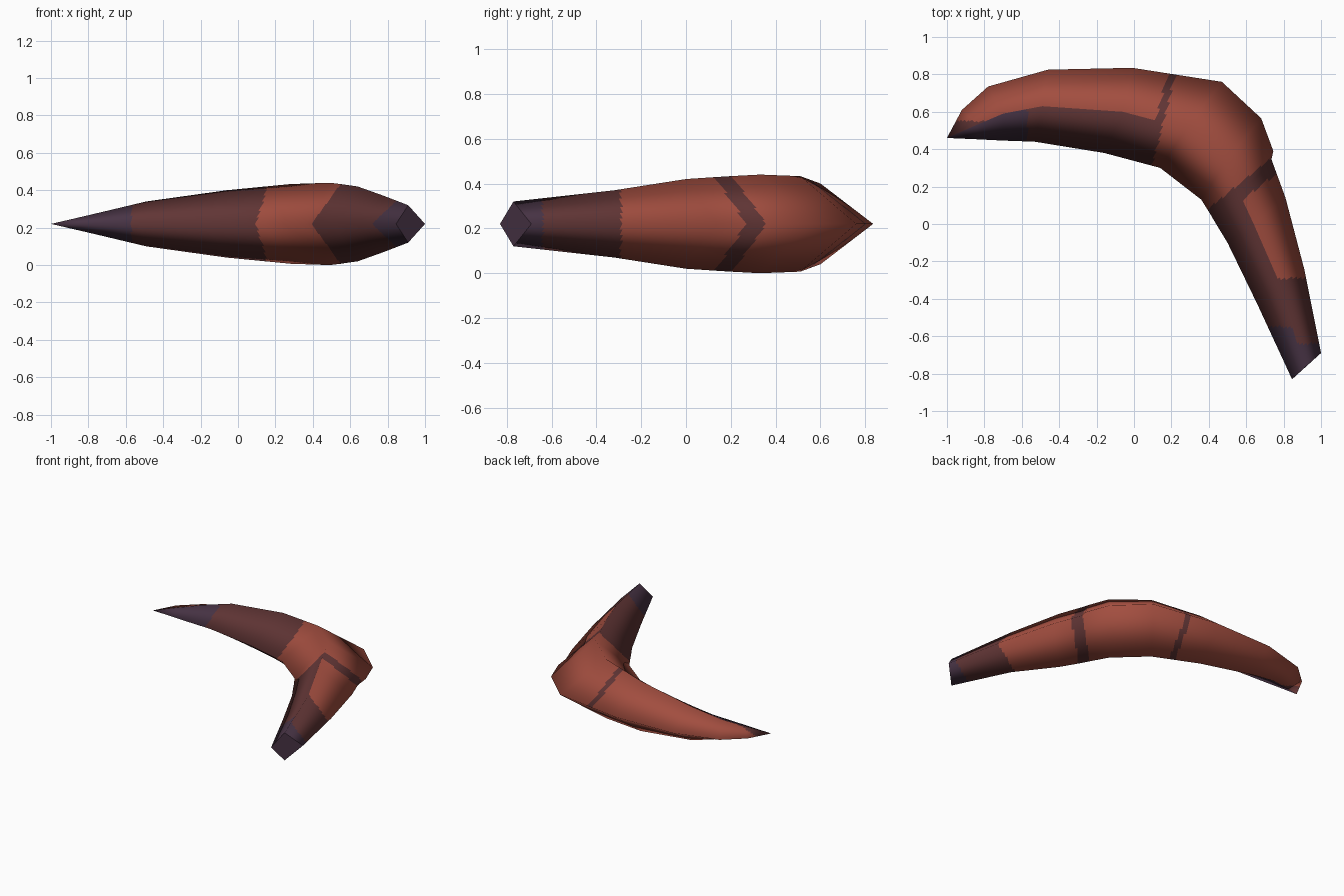
import bpy
import bmesh
from mathutils import Vector

if "Cube" in bpy.data.objects:
    bpy.data.objects.remove(bpy.data.objects["Cube"])

MID_Z = 0.22
# Cross-sections along the bent body: inner edge xy, ridge xy, outer edge xy, half height
SECTIONS = [
    ((-1.00, 0.46), (-1.00, 0.46), (-1.00, 0.46), 0.0),
    ((-0.84, 0.453), (-0.84, 0.53), (-0.92, 0.61), 0.037),
    ((-0.70, 0.446), (-0.70, 0.59), (-0.78, 0.735), 0.07),
    ((-0.53, 0.44), (-0.49, 0.63), (-0.46, 0.825), 0.12),
    ((-0.16, 0.38), (-0.06, 0.60), (-0.01, 0.835), 0.18),
    ((0.14, 0.30), (0.28, 0.51), (0.47, 0.76), 0.213),
    ((0.36, 0.13), (0.49, 0.33), (0.68, 0.565), 0.22),
    ((0.41, 0.05), (0.55, 0.20), (0.745, 0.39), 0.213),
    ((0.43, 0.015), (0.57, 0.15), (0.735, 0.345), 0.21),
    ((0.50, -0.10), (0.64, 0.00), (0.81, 0.14), 0.20),
    ((0.66, -0.43), (0.78, -0.32), (0.91, -0.24), 0.15),
    ((0.845, -0.83), (0.91, -0.77), (1.00, -0.69), 0.10),
]
ACROSS = 12      # strips on each of the four sides
STEP = 0.015     # strip length along the body


def material(name, rgb):
    m = bpy.data.materials.new(name)
    m.diffuse_color = (*rgb, 1.0)
    m.use_nodes = True
    m.node_tree.nodes["Principled BSDF"].inputs["Base Color"].default_value = m.diffuse_color
    return m


def ring(section):
    inner, ridge, outer, h = section
    return [Vector((*inner, MID_Z)), Vector((*ridge, MID_Z + h)),
            Vector((*outer, MID_Z)), Vector((*ridge, MID_Z - h))]


# Coarse diamond tube, used only to get its soft shading normals
rings = [ring(s) for s in SECTIONS]
bm = bmesh.new()
tip = bm.verts.new(rings[0][0])
cage = [[tip] * 4] + [[bm.verts.new(p) for p in r] for r in rings[1:]]
for a, b in zip(cage, cage[1:]):
    for k in range(4):
        n = (k + 1) % 4
        quad = [a[k], b[k], b[n], a[n]]
        bm.faces.new(list(dict.fromkeys(quad)))
bm.normal_update()
ring_normals = [[v.normal.copy() for v in r] for r in cage]
bm.free()


def around(points):
    return [points[k].lerp(points[(k + 1) % 4], j / ACROSS)
            for k in range(4) for j in range(ACROSS)]


# Fine rows between the cross-sections
verts, normals = [rings[0][0]], [Vector((-1, 0, 0))]
rows = [[0] * (4 * ACROSS)]
for i in range(len(rings) - 1):
    steps = max(2, round((rings[i + 1][1] - rings[i][1]).length / STEP))
    for s in range(1, steps + 1):
        t = s / steps
        start = len(verts)
        verts += around([p.lerp(q, t) for p, q in zip(rings[i], rings[i + 1])])
        normals += around([p.lerp(q, t) for p, q in zip(ring_normals[i], ring_normals[i + 1])])
        rows.append(list(range(start, len(verts))))

faces, outer_side = [], []
for a, b in zip(rows, rows[1:]):
    for c in range(4 * ACROSS):
        n = (c + 1) % (4 * ACROSS)
        faces.append(list(dict.fromkeys([a[c], b[c], b[n], a[n]])))
        outer_side.append(ACROSS <= c < 3 * ACROSS)

# Flat cut end
end = rings[-1]
base = len(verts)
verts += end
normals += [Vector((0.67, -0.74, 0))] * 4
faces.append([base, base + 3, base + 2, base + 1])
outer_side.append(False)

mesh = bpy.data.meshes.new("boomerang_body")
mesh.from_pydata(verts, [], faces)
for m in (material("red_brown", (0.36, 0.075, 0.05)),
          material("dark_maroon", (0.12, 0.036, 0.036)),
          material("dusky_purple", (0.065, 0.034, 0.06))):
    mesh.materials.append(m)


def colour(p, outer):
    left = p.x - 0.10 - 0.25 * (p.y - 0.32)               # distance past the long arm's band
    right = (p.x - 0.42) * 0.628 - (p.y - 0.10) * 0.779   # distance past the short arm's band
    if right > 0:                                         # short arm
        if p.y < (-0.64 if outer else -0.55):
            return 2
        return 0 if outer and right > 0.08 and p.y > -0.29 else 1
    if left < 0:                                          # long arm
        if outer:
            return 1 if left > -0.04 or p.y < 0.55 and p.x < -0.8 else 0
        return 2 if p.x < -0.57 else 1
    return 0                                              # elbow


for poly, outer in zip(mesh.polygons, outer_side):
    poly.material_index = colour(poly.center, outer)
    poly.use_smooth = True
mesh.normals_split_custom_set_from_vertices([n.normalized() for n in normals])

body = bpy.data.objects.new("boomerang_body", mesh)
bpy.context.collection.objects.link(body)
